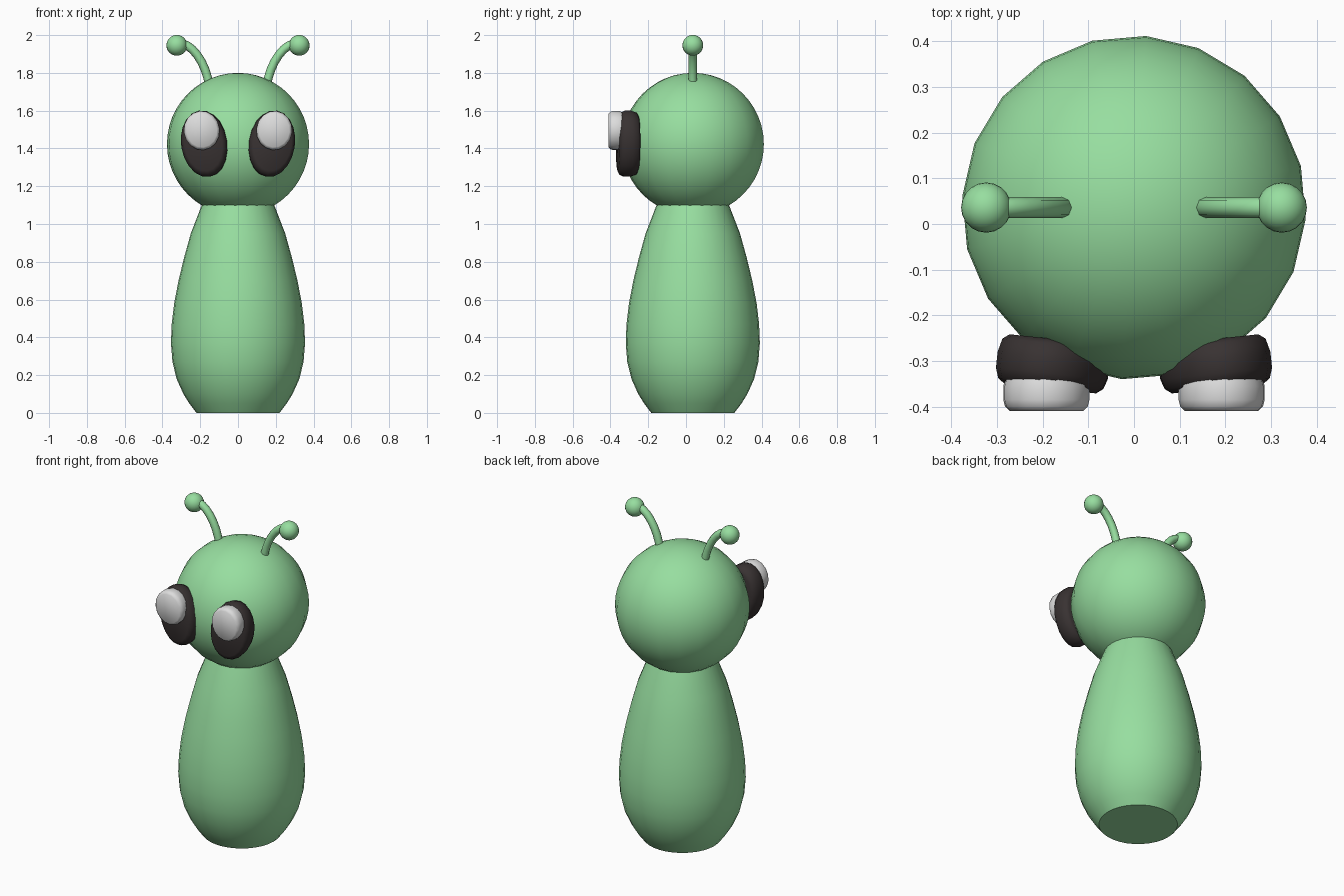
import bpy, bmesh, math
from mathutils import Matrix, Vector

if "Cube" in bpy.data.objects:
    bpy.data.objects.remove(bpy.data.objects["Cube"])

CY = 0.036  # depth of the body axis


def material(name, rgb):
    m = bpy.data.materials.new(name)
    m.diffuse_color = (*rgb, 1)
    m.use_nodes = True
    m.node_tree.nodes["Principled BSDF"].inputs["Base Color"].default_value = m.diffuse_color
    return m


green = material("soft green", (0.31, 0.73, 0.35))
dark = material("dark brown", (0.04, 0.032, 0.032))
white = material("off white", (0.72, 0.72, 0.72))


def loft(name, rings, mat, sharp=40):
    """Skin a list of equal-length point rings and cap both ends."""
    bm = bmesh.new()
    loops = [[bm.verts.new(p) for p in ring] for ring in rings]
    n = len(loops[0])
    for a, b in zip(loops, loops[1:]):
        for i in range(n):
            j = (i + 1) % n
            bm.faces.new((a[i], a[j], b[j], b[i]))
    bm.faces.new(loops[0])
    bm.faces.new(loops[-1])
    bmesh.ops.recalc_face_normals(bm, faces=bm.faces)
    me = bpy.data.meshes.new(name)
    bm.to_mesh(me)
    bm.free()
    return finish(name, me, mat, sharp)


def finish(name, me, mat, sharp):
    ob = bpy.data.objects.new(name, me)
    bpy.context.collection.objects.link(ob)
    me.materials.clear()
    me.materials.append(mat)
    bpy.ops.object.select_all(action='DESELECT')
    ob.select_set(True)
    bpy.context.view_layer.objects.active = ob
    bpy.ops.object.shade_smooth_by_angle(angle=math.radians(sharp))
    return ob


def ball(name, centre, radius, segs, rings, mat, turn=0):
    bm = bmesh.new()
    mtx = Matrix.Translation(centre) @ Matrix.Rotation(math.radians(turn), 4, 'Z')
    bmesh.ops.create_uvsphere(bm, u_segments=segs, v_segments=rings, radius=radius, matrix=mtx)
    me = bpy.data.meshes.new(name)
    bm.to_mesh(me)
    bm.free()
    return finish(name, me, mat, 60)


def oval(rx, rz, n):
    """Points of an upright oval in the local x/z plane."""
    return [(rx * math.cos(math.tau * i / n), rz * math.sin(math.tau * i / n)) for i in range(n)]


# Pear-shaped body with flat ends
profile = [(0.22, 0), (0.258, 0.05), (0.289, 0.1), (0.325, 0.18), (0.347, 0.27), (0.355, 0.37),
           (0.351, 0.47), (0.338, 0.58), (0.315, 0.7), (0.286, 0.82), (0.25, 0.95), (0.192, 1.1)]
loft("body", [[(r * math.cos(math.tau * i / 32), CY + r * math.sin(math.tau * i / 32), z)
               for i in range(32)] for r, z in profile], green)

# Round head
ball("head", (0, CY, 1.423), 0.377, 20, 24, green, turn=-4)


def pad(name, centre, rx, rz, layers, mat, roll, yaw, n):
    """Oval cushion facing -y, made of (scale, depth) layers."""
    mtx = (Matrix.Translation(centre) @ Matrix.Rotation(math.radians(yaw), 4, 'Z')
           @ Matrix.Rotation(math.radians(roll), 4, 'Y'))
    rings = [[mtx @ Vector((x * s, y, z * s)) for x, z in oval(rx, rz, n)] for s, y in layers]
    return loft(name, rings, mat, 50)


for side, label in ((-1, "left"), (1, "right")):
    # Dark eye cushion leaning outward at the top
    pad(label + "_eye", (side * 0.178, -0.308, 1.425), 0.122, 0.177,
        [(0.82, 0.056), (0.94, 0.045), (1, 0.015), (1, -0.02), (0.94, -0.042), (0.82, -0.053)],
        dark, side * 9, side * 6, 20)

    # Pale highlight on the upper part of the eye
    pad(label + "_eye_highlight", (side * 0.192, -0.37, 1.495), 0.095, 0.104,
        [(0.95, 0.03), (1, 0.015), (1, -0.015), (0.96, -0.03), (0.85, -0.04)],
        white, side * 6, 0, 16)

    # Curved feeler as a bevelled curve turned into a mesh
    cu = bpy.data.curves.new("feeler_path", 'CURVE')
    cu.dimensions = '3D'
    cu.bevel_depth = 0.023
    cu.bevel_resolution = 2
    cu.resolution_u = 8
    cu.use_fill_caps = True
    sp = cu.splines.new('BEZIER')
    sp.bezier_points.add(1)
    for bp, co, l, r in zip(sp.bezier_points, ((0.15, 1.72), (0.325, 1.957)),
                            ((0.14, 1.66), (0.37, 1.955)), ((0.168, 1.86), (0.25, 1.968))):
        bp.co = (side * co[0], CY, co[1])
        bp.handle_left = (side * l[0], CY, l[1])
        bp.handle_right = (side * r[0], CY, r[1])
    # the incoming handle of the tip bends the feeler outward
    tip = sp.bezier_points[1]
    tip.handle_left, tip.handle_right = tip.handle_right.copy(), tip.handle_left.copy()
    helper = bpy.data.objects.new("feeler_helper", cu)
    bpy.context.collection.objects.link(helper)
    me = bpy.data.meshes.new_from_object(helper.evaluated_get(bpy.context.evaluated_depsgraph_get()))
    bpy.data.objects.remove(helper)
    finish(label + "_feeler", me, green, 50)

    # Ball on the feeler tip
    ball(label + "_feeler_ball", (side * 0.324, CY, 1.946), 0.055, 20, 14, green)
